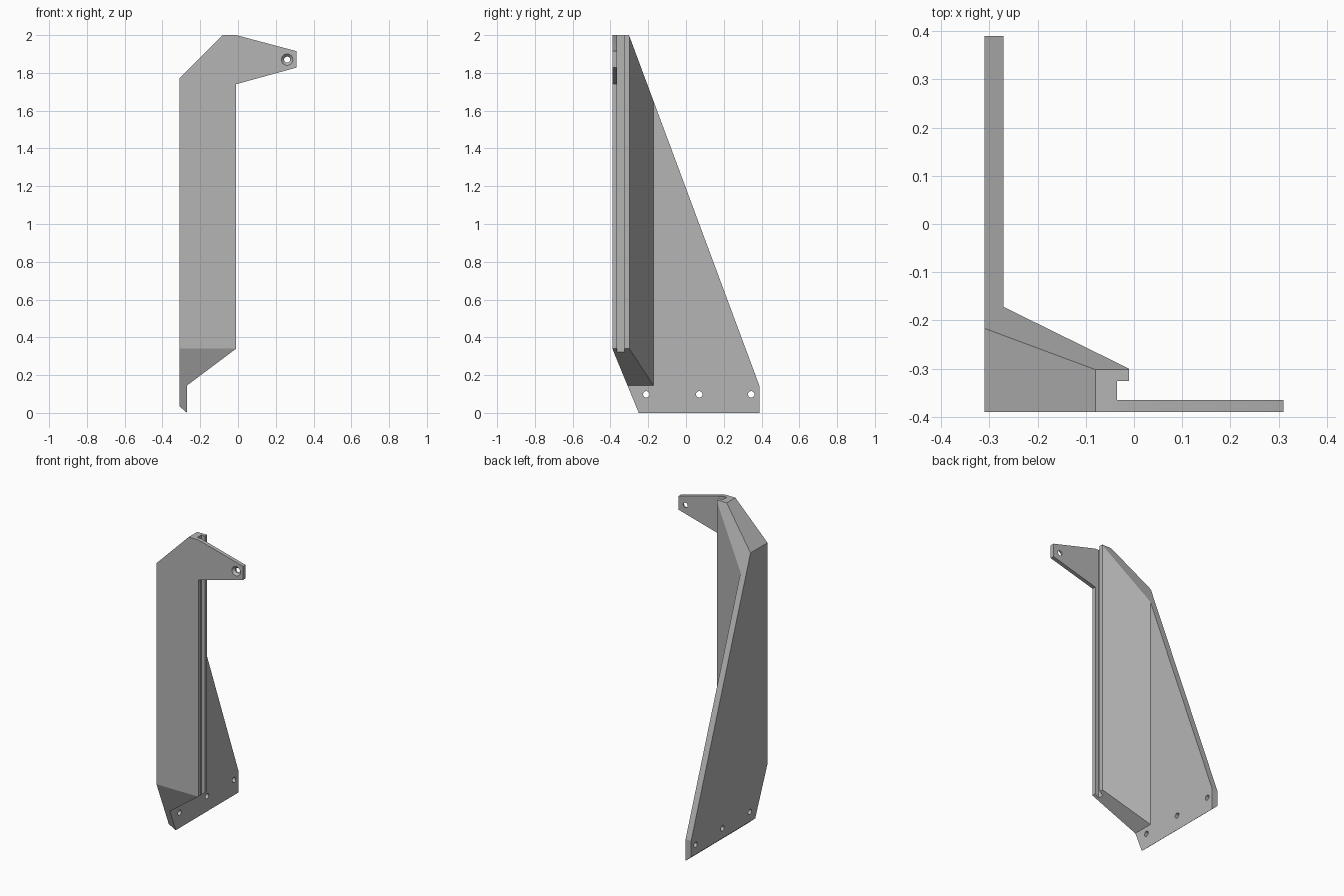
import bpy, bmesh, math
from mathutils import Matrix, Vector

cube = bpy.data.objects.get("Cube")
if cube:
    bpy.data.objects.remove(cube, do_unlink=True)

grey = bpy.data.materials.new("plain_grey")
grey.use_nodes = True
colour = (0.46, 0.46, 0.46, 1)
grey.diffuse_color = colour
grey.node_tree.nodes["Principled BSDF"].inputs["Base Color"].default_value = colour


def add_object(name, bm):
    bmesh.ops.recalc_face_normals(bm, faces=bm.faces)
    mesh = bpy.data.meshes.new(name)
    bm.to_mesh(mesh)
    bm.free()
    mesh.materials.append(grey)
    obj = bpy.data.objects.new(name, mesh)
    bpy.context.collection.objects.link(obj)
    return obj


def prism(name, profile, axis, lo, hi):
    """Extrude a 2D profile along axis 0 (x), 1 (y) or 2 (z)."""
    bm = bmesh.new()
    points = []
    for p in profile:
        co = list(p)
        co.insert(axis, lo)
        points.append(bm.verts.new(co))
    face = bm.faces.new(points)
    ext = bmesh.ops.extrude_face_region(bm, geom=[face])
    move = Vector((0, 0, 0))
    move[axis] = hi - lo
    verts = [g for g in ext["geom"] if isinstance(g, bmesh.types.BMVert)]
    bmesh.ops.translate(bm, verts=verts, vec=move)
    return add_object(name, bm)


def drill(name, centre, axis, r1, r2, depth):
    """Round cutter along +axis, radius r1 at its start and r2 at its end."""
    bm = bmesh.new()
    turn = Vector((0, 0, 1)).rotation_difference(Vector(axis)).to_matrix().to_4x4()
    bmesh.ops.create_cone(bm, cap_ends=True, segments=24, radius1=r1, radius2=r2,
                          depth=depth, matrix=Matrix.Translation(centre) @ turn)
    return add_object(name, bm)


def combine(body, tool, operation):
    tool.hide_render = True
    mod = body.modifiers.new(operation.lower(), "BOOLEAN")
    mod.object, mod.operation, mod.solver = tool, operation, "EXACT"
    bpy.context.view_layer.objects.active = body
    bpy.ops.object.modifier_apply(modifier=mod.name)
    bpy.data.objects.remove(tool, do_unlink=True)


# Front outline: column, chamfered top, side arm and slanted foot
bracket = prism("support_bracket", [
    (-0.31, 0.035), (-0.27, 0.0), (-0.27, 0.145), (-0.01, 0.34), (-0.01, 1.74),
    (0.31, 1.828), (0.31, 1.915), (-0.01, 2.0), (-0.08, 2.0), (-0.31, 1.77)], 1, -0.6, 0.6)

# Plan outline: thin arm, grooved edge, tapered web and mounting plate
plan = prism("plan_outline", [
    (-0.4, -0.5), (0.4, -0.5), (0.4, -0.365), (-0.035, -0.365), (-0.035, -0.325),
    (-0.01, -0.325), (-0.01, -0.30), (-0.27, -0.172), (-0.27, 0.5), (-0.4, 0.5)], 2, -0.2, 2.2)
combine(bracket, plan, "INTERSECT")

# Side outline: upright front, long sloping back, raked toe
side = prism("side_outline", [
    (-0.39, 2.1), (-0.339, 2.1), (0.39, 0.14), (0.39, -0.1), (-0.209, -0.1),
    (-0.39, 0.34)], 0, -0.7, 0.7)
combine(bracket, side, "INTERSECT")

# Mounting holes through the plate
for y in (-0.21, 0.07, 0.345):
    combine(bracket, drill("plate_drill", (-0.29, y, 0.098), (1, 0, 0), 0.017, 0.017, 0.2),
            "DIFFERENCE")

# Countersunk hole in the arm
combine(bracket, drill("arm_drill", (0.26, -0.38, 1.87), (0, 1, 0), 0.016, 0.016, 0.2),
        "DIFFERENCE")
combine(bracket, drill("arm_countersink", (0.26, -0.385, 1.87), (0, 1, 0), 0.037, 0.014, 0.024),
        "DIFFERENCE")

# Smooth only the hole walls
bpy.ops.object.select_all(action="DESELECT")
bracket.select_set(True)
bpy.context.view_layer.objects.active = bracket
bpy.ops.object.shade_smooth_by_angle(angle=math.radians(20))
